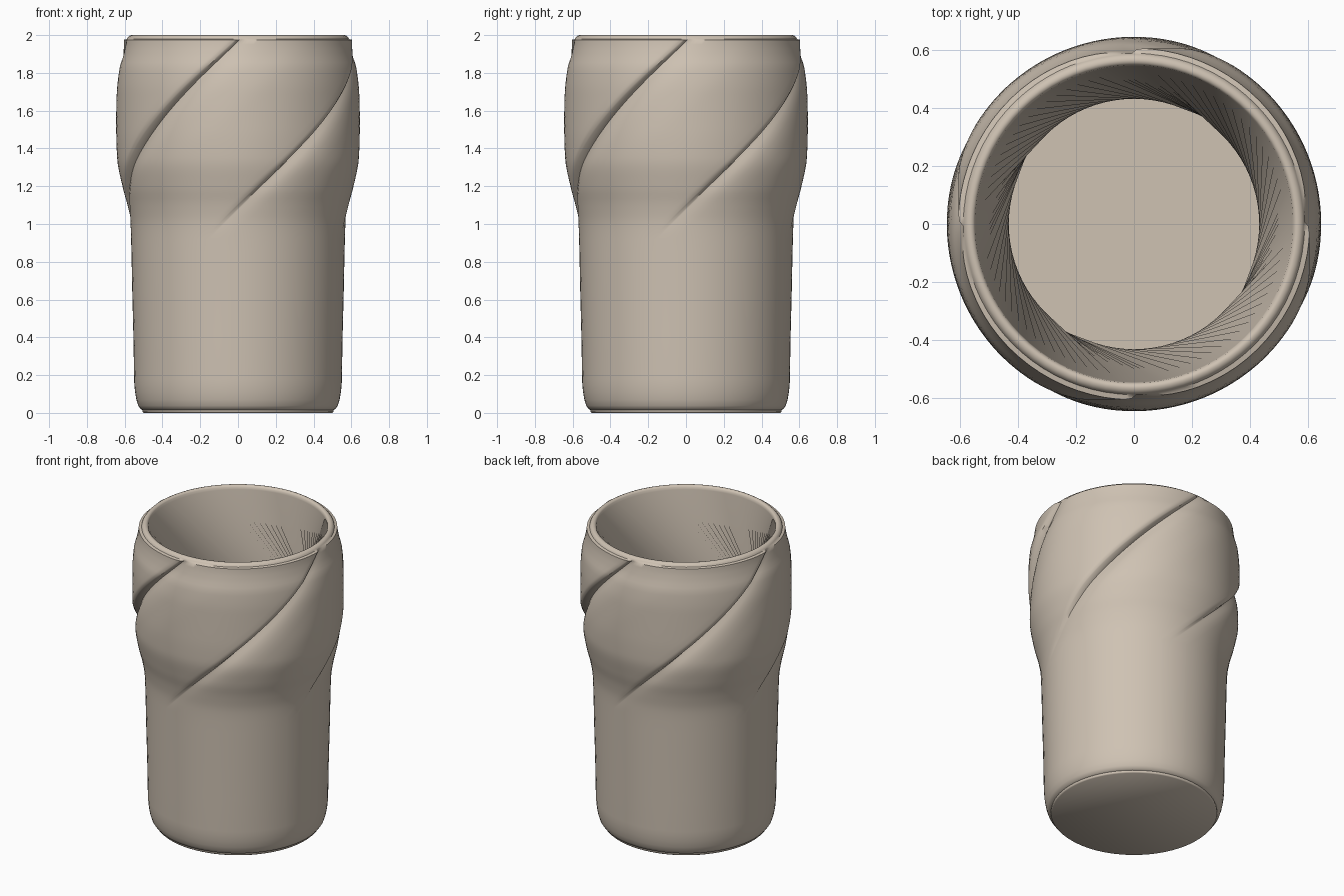
import bpy, bmesh, math

cube = bpy.data.objects.get("Cube")
if cube:
    bpy.data.objects.remove(cube, do_unlink=True)

clay = bpy.data.materials.new("warm_beige_clay")
clay.use_nodes = True
clay.diffuse_color = (0.62, 0.54, 0.45, 1)
clay.node_tree.nodes["Principled BSDF"].inputs["Base Color"].default_value = clay.diffuse_color

PETALS = 4
LOW, HIGH = 0.92, 1.975          # height range of the spiral folds


def curve(points, t):
    """Smooth interpolation through (position, value) points."""
    if t <= points[0][0]:
        return points[0][1]
    if t >= points[-1][0]:
        return points[-1][1]
    i = max(k for k, p in enumerate(points) if p[0] <= t)

    def slope(k):
        if k in (0, len(points) - 1):
            return 0
        (a, va), (b, vb), (c, vc) = points[k - 1:k + 2]
        d, e = (vb - va) / (b - a), (vc - vb) / (c - b)
        return 0 if d * e <= 0 else 2 * d * e / (d + e)

    (a, va), (b, vb) = points[i], points[i + 1]
    h = b - a
    u = (t - a) / h
    return ((2*u**3 - 3*u**2 + 1) * va + (u**3 - 2*u**2 + u) * h * slope(i)
            + (3*u**2 - 2*u**3) * vb + (u**3 - u**2) * h * slope(i + 1))


# Outer envelope, fold depth, and fold shape across one petal
envelope = [(0.18, 0.55), (0.6, 0.559), (0.92, 0.566), (1.0, 0.57), (1.1, 0.586),
            (1.2, 0.612), (1.35, 0.64), (1.5, 0.645), (1.7, 0.644), (1.82, 0.636),
            (1.9, 0.617), (HIGH, 0.606)]
depth = [(LOW, 0), (1.1, 0.013), (1.25, 0.033), (1.5, 0.05), (1.7, 0.048),
         (1.85, 0.038), (HIGH, 0.02)]
fold = [(0, 0.25), (0.02, 0.07), (0.05, 0), (0.55, 0), (0.8, 0.2), (0.9, 0.5),
        (0.96, 0.88), (0.982, 1)]
across = [0, 0.01, 0.02, 0.035] + [0.05 * k for k in range(1, 18)] + \
         [0.875, 0.9, 0.925, 0.945, 0.96, 0.972, 0.982]

# Ring list: (radius or None for petal wall, height)
foot = [(0.5, 0), (0.506, 0.006), (0.506, 0.016), (0.516, 0.02), (0.528, 0.038),
        (0.538, 0.07), (0.545, 0.11), (0.549, 0.15)]
wall = [(None, 0.18), (None, 0.4), (None, 0.65), (None, 0.85)]
wall += [(None, LOW + (HIGH - LOW) * k / 44) for k in range(45)]
rim = [(0.588, 1.979), (0.584, 1.988), (0.576, 1.996), (0.565, 2.0), (0.555, 1.998),
       (0.548, 1.99), (0.545, 1.975)]
inside = [(0.53, 1.3), (0.515, 0.7), (0.502, 0.1), (0.498, 0.07), (0.49, 0.06)]

bm = bmesh.new()
rings = []
for radius, z in foot + wall + rim + inside:
    twist = 1.78 * (min(max(z, LOW), HIGH) - 1.1)
    ring = []
    for petal in range(PETALS):
        for s in across:
            a = twist - (petal + s) * math.tau / PETALS
            r = radius or curve(envelope, z) - curve(depth, z) * curve(fold, s)
            ring.append(bm.verts.new((r * math.sin(a), -r * math.cos(a), z)))
    rings.append(ring)
n = len(rings[0])
for lower, upper in zip(rings, rings[1:]):
    for i in range(n):
        j = (i + 1) % n
        bm.faces.new((lower[i], upper[i], upper[j], lower[j]))
bm.faces.new(rings[0])
bm.faces.new(rings[-1])
bmesh.ops.recalc_face_normals(bm, faces=bm.faces[:])

mesh = bpy.data.meshes.new("spiral_cup")
bm.to_mesh(mesh)
bm.free()
mesh.materials.append(clay)
cup = bpy.data.objects.new("spiral_cup", mesh)
bpy.context.collection.objects.link(cup)
bpy.ops.object.select_all(action="DESELECT")
cup.select_set(True)
bpy.context.view_layer.objects.active = cup
bpy.ops.object.shade_smooth_by_angle(angle=math.radians(50))
